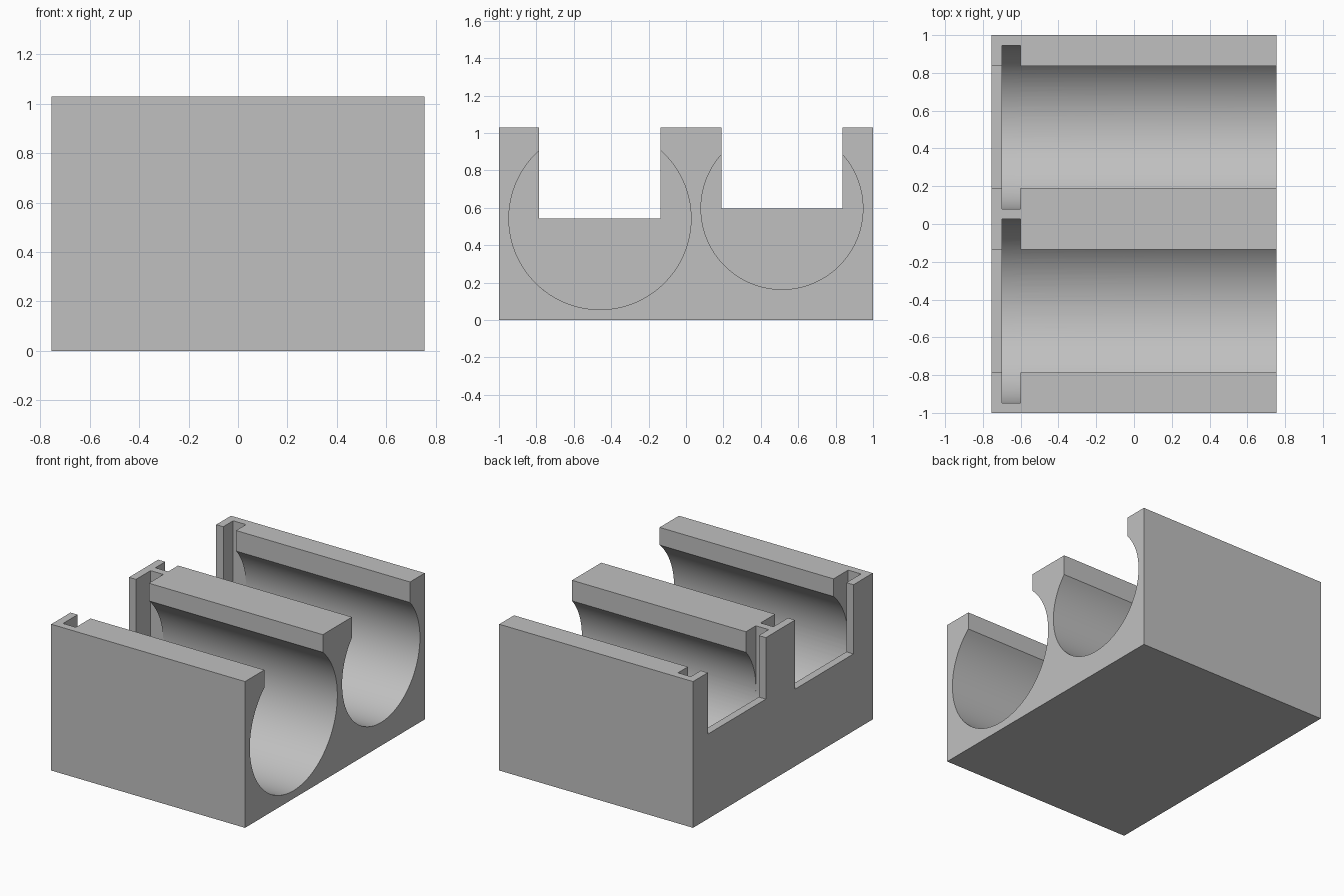
import bpy, bmesh, math

cube = bpy.data.objects.get("Cube")
if cube:
    bpy.data.objects.remove(cube, do_unlink=True)

HALF_X, HALF_Y, HEIGHT = 0.755, 1.0, 1.03
WALL_X, GROOVE_X = -0.70, -0.60      # inner face of end wall, end of wide groove
OPEN = 1.4                           # cutters run past the block

grey = bpy.data.materials.new("plain grey")
grey.use_nodes = True
colour = (0.53, 0.53, 0.53, 1)
grey.diffuse_color = colour
grey.node_tree.nodes["Principled BSDF"].inputs["Base Color"].default_value = colour


def prism(name, profile, x0, x1):
    """Extrude a closed (y, z) profile along x."""
    bm = bmesh.new()
    face = bm.faces.new([bm.verts.new((x0, y, z)) for y, z in profile])
    grown = bmesh.ops.extrude_face_region(bm, geom=[face])["geom"]
    verts = [v for v in grown if isinstance(v, bmesh.types.BMVert)]
    bmesh.ops.translate(bm, verts=verts, vec=(x1 - x0, 0, 0))
    bmesh.ops.recalc_face_normals(bm, faces=bm.faces)
    mesh = bpy.data.meshes.new(name)
    bm.to_mesh(mesh)
    bm.free()
    mesh.materials.append(grey)
    obj = bpy.data.objects.new(name, mesh)
    bpy.context.collection.objects.link(obj)
    return obj


def channel(cy, cz, radius, half_width, steps=72):
    """Round-bottomed channel with an open top of the given half width."""
    end = math.acos(min(1, half_width / radius))
    start = math.pi - end
    sweep = math.pi + 2 * end
    arc = [(cy + radius * math.cos(start + sweep * i / steps),
            cz + radius * math.sin(start + sweep * i / steps))
           for i in range(steps + 1)]
    return arc + [(cy + half_width, OPEN), (cy - half_width, OPEN)]


def cut(target, cutter):
    mod = target.modifiers.new("cut", "BOOLEAN")
    mod.operation, mod.solver, mod.object = "DIFFERENCE", "EXACT", cutter
    bpy.context.view_layer.objects.active = target
    bpy.ops.object.modifier_apply(modifier=mod.name)
    bpy.data.objects.remove(cutter, do_unlink=True)


# Solid block
block = prism("holder_block", [(-HALF_Y, 0), (HALF_Y, 0), (HALF_Y, HEIGHT), (-HALF_Y, HEIGHT)],
              -HALF_X, HALF_X)

# Two bays: wide end groove, keyhole bore, square notch in the end wall
for cy, cz, radius, half in ((-0.46, 0.543, 0.487, 0.325), (0.513, 0.597, 0.433, 0.323)):
    cut(block, prism("groove_cutter", channel(cy, cz, radius, radius), WALL_X, GROOVE_X))
    cut(block, prism("bore_cutter", channel(cy, cz, radius, half), GROOVE_X, OPEN))
    notch = [(cy - half, cz), (cy + half, cz), (cy + half, OPEN), (cy - half, OPEN)]
    cut(block, prism("notch_cutter", notch, -OPEN, (WALL_X + GROOVE_X) / 2))

# Smooth bores, crisp edges
bpy.ops.object.select_all(action="DESELECT")
block.select_set(True)
bpy.context.view_layer.objects.active = block
bpy.ops.object.shade_smooth_by_angle(angle=math.radians(30))
